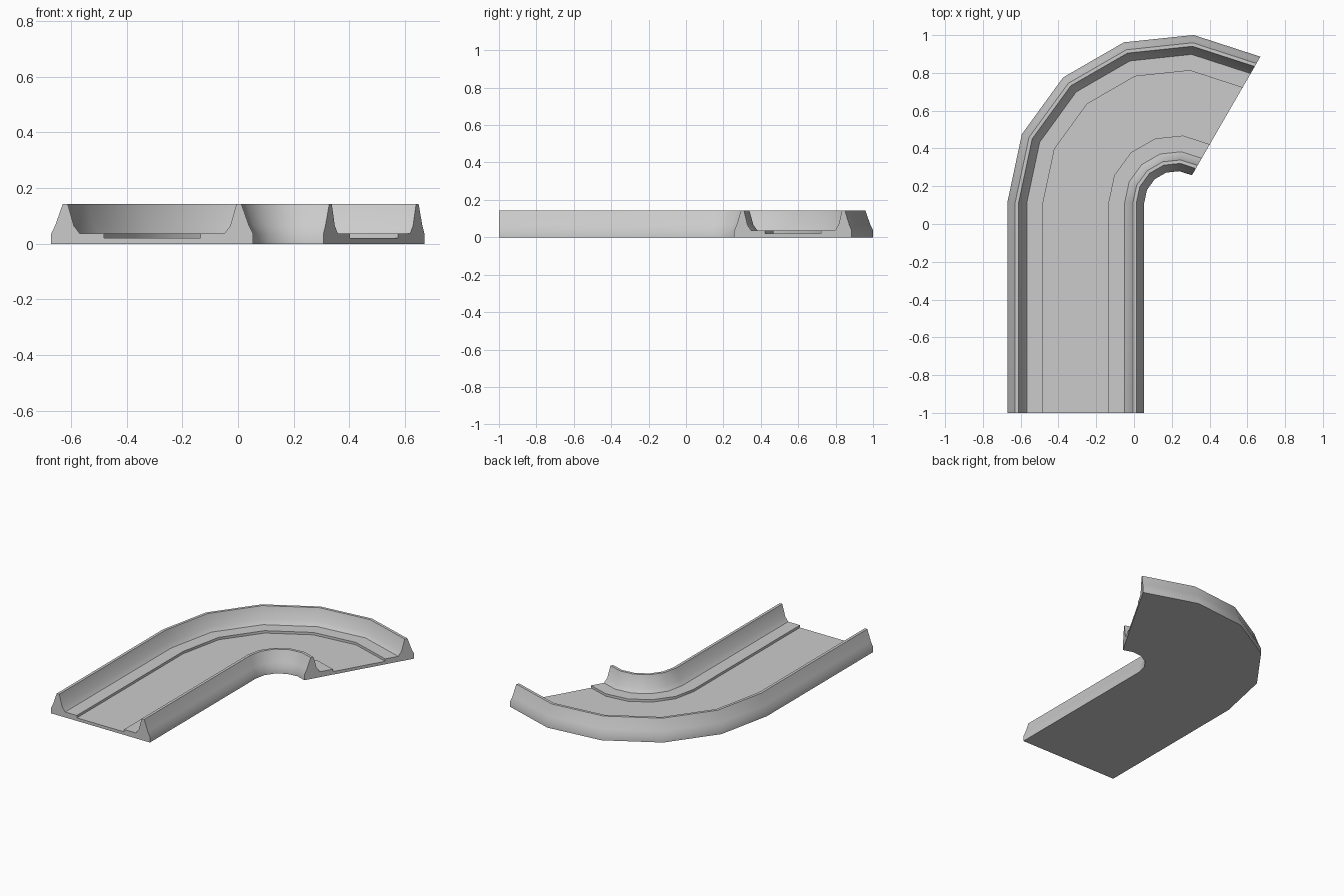
import bpy, bmesh, math
from math import cos, sin, radians

if "Cube" in bpy.data.objects:
    bpy.data.objects.remove(bpy.data.objects["Cube"])

# Half cross-section: (distance from channel centre line, height), outside to groove
MID = -0.3085
HALF = [(0.3625, 0), (0.3625, 0.036), (0.347, 0.068), (0.321, 0.142), (0.3025, 0.142),
        (0.281, 0.065), (0.259, 0.036), (0.173, 0.036), (0.173, 0.02)]
profile = [(MID - d, z) for d, z in HALF] + [(MID + d, z) for d, z in reversed(HALF)]

# Bend: 120 degrees in five steps about this centre
CX, CY = 0.2225, 0.112
STEPS, TURN = 5, 120

bm = bmesh.new()

# Straight run start, then one ring per bend step
rings = [[bm.verts.new((x, -1, z)) for x, z in profile]]
for i in range(STEPS + 1):
    a = radians(180 - TURN * i / STEPS)
    rings.append([bm.verts.new((CX + (CX - x) * cos(a), CY + (CX - x) * sin(a), z))
                  for x, z in profile])

# Skin between rings, including the flat underside, and close both ends
n = len(profile)
for r0, r1 in zip(rings, rings[1:]):
    for j in range(n):
        k = (j + 1) % n
        bm.faces.new((r0[j], r0[k], r1[k], r1[j]))
bm.faces.new(rings[0])
bm.faces.new(rings[-1])
bmesh.ops.recalc_face_normals(bm, faces=bm.faces)

mesh = bpy.data.meshes.new("curved_channel")
bm.to_mesh(mesh)
bm.free()
channel = bpy.data.objects.new("curved_channel", mesh)
bpy.context.collection.objects.link(channel)

# Smooth along the bend, sharp at the profile corners
bpy.context.view_layer.objects.active = channel
channel.select_set(True)
bpy.ops.object.shade_smooth_by_angle(angle=radians(30))
